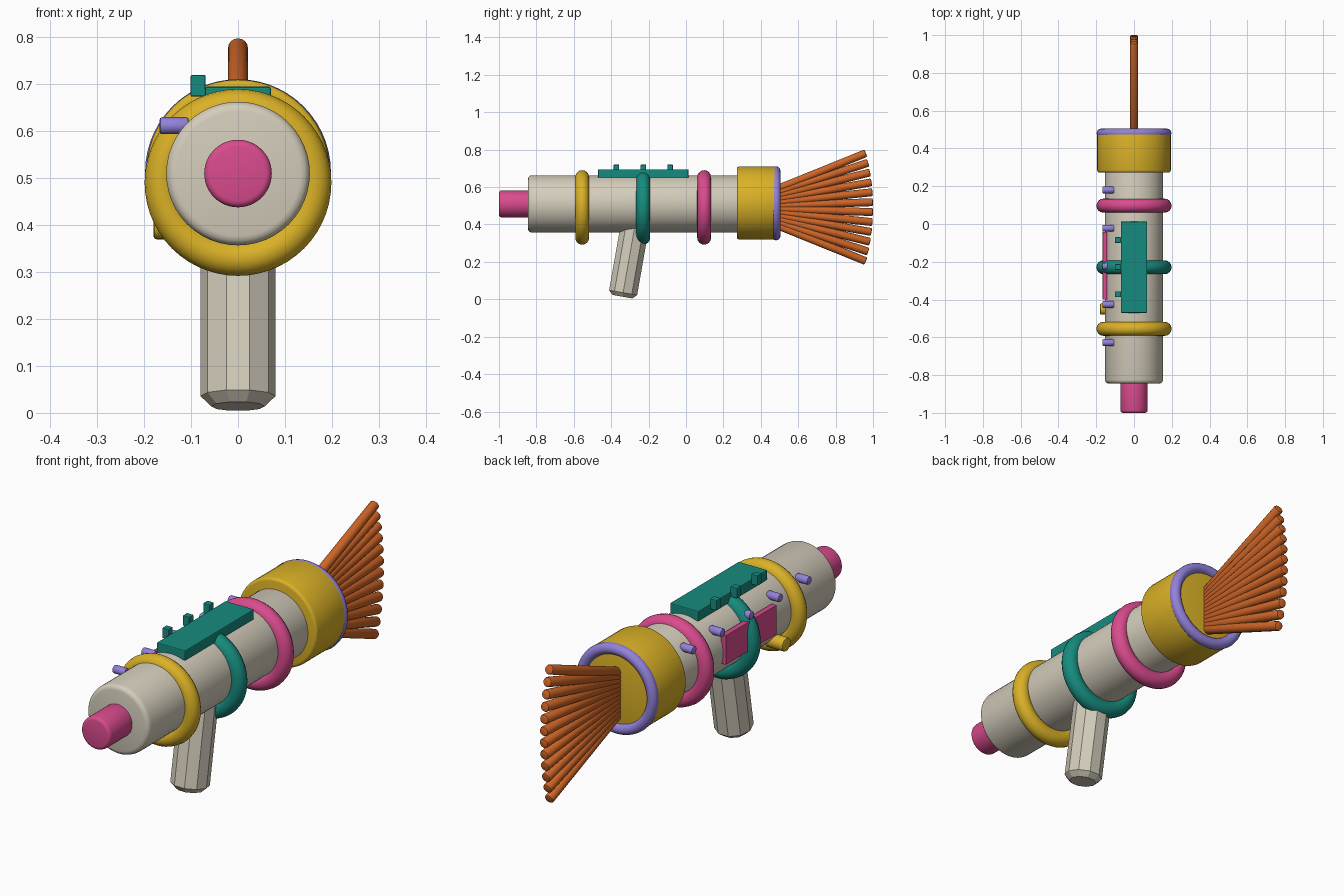
import bpy, math
from mathutils import Vector

if "Cube" in bpy.data.objects:
    bpy.data.objects.remove(bpy.data.objects["Cube"])


def material(name, rgb):
    m = bpy.data.materials.new(name)
    m.diffuse_color = (*rgb, 1)
    m.use_nodes = True
    m.node_tree.nodes["Principled BSDF"].inputs["Base Color"].default_value = m.diffuse_color
    return m


CREAM = material("cream", (0.66, 0.61, 0.50))
YELLOW = material("yellow", (0.70, 0.44, 0.02))
PINK = material("pink", (0.70, 0.07, 0.27))
TEAL = material("teal", (0.008, 0.26, 0.21))
PURPLE = material("purple", (0.29, 0.22, 0.70))
ORANGE = material("orange", (0.62, 0.13, 0.02))


def finish(name, mat, bevel=0.0, segments=3, smooth=True):
    ob = bpy.context.object
    ob.name = name
    ob.data.materials.append(mat)
    if bevel:
        mod = ob.modifiers.new("rounded edges", 'BEVEL')
        mod.width = bevel
        mod.segments = segments
        mod.limit_method = 'ANGLE'
        mod.angle_limit = math.radians(50)
        bpy.ops.object.modifier_apply(modifier=mod.name)
    if smooth:
        bpy.ops.object.shade_smooth_by_angle(angle=math.radians(35))
    return ob


def rod(name, mat, a, b, radius, sides=48, bevel=0.0, segments=3, smooth=True):
    """Cylinder running from point a to point b."""
    a, b = Vector(a), Vector(b)
    d = b - a
    bpy.ops.mesh.primitive_cylinder_add(
        vertices=sides, radius=radius, depth=d.length, location=(a + b) / 2,
        rotation=d.to_track_quat('Z', 'Y').to_euler())
    return finish(name, mat, bevel, segments, smooth)


def ring(name, mat, y, z, major, minor):
    bpy.ops.mesh.primitive_torus_add(
        major_segments=56, minor_segments=16, major_radius=major,
        minor_radius=minor, location=(0, y, z), rotation=(math.pi / 2, 0, 0))
    return finish(name, mat)


def box(name, mat, lo, hi, bevel=0.0):
    lo, hi = Vector(lo), Vector(hi)
    bpy.ops.mesh.primitive_cube_add(size=1, location=(lo + hi) / 2)
    bpy.context.object.scale = hi - lo
    bpy.ops.object.transform_apply(location=False, rotation=False, scale=True)
    return finish(name, mat, bevel, 2, False)


AXIS = 0.51

# Body tube, front nozzle and rear collar
rod("barrel", CREAM, (0, -0.845, AXIS), (0, 0.35, AXIS), 0.153, bevel=0.02)
rod("nozzle", PINK, (0, -1.0, AXIS), (0, -0.80, AXIS), 0.072, bevel=0.014)
rod("rear_collar", YELLOW, (0, 0.272, 0.515), (0, 0.487, 0.515), 0.195, bevel=0.013)
ring("rear_rim", PURPLE, 0.481, 0.513, 0.174, 0.024)

# Bands around the barrel
for name, mat, y in (("front_band", YELLOW, -0.555),
                     ("middle_band", TEAL, -0.229),
                     ("back_band", PINK, 0.097)):
    ring(name, mat, y, 0.491, 0.162, 0.037)

# Ten-sided grip leaning back toward the top
tilt = math.radians(10)
bpy.ops.mesh.primitive_cylinder_add(vertices=10, radius=0.08, depth=0.40)
grip = bpy.context.object
grip.rotation_euler = (0, 0, math.radians(18))
bpy.ops.object.transform_apply(location=False, rotation=True, scale=False)
lo_x = max(v.co.x for v in grip.data.vertices)
if lo_x < 0.0795:
    grip.rotation_euler = (0, 0, math.radians(72))
    bpy.ops.object.transform_apply(location=False, rotation=True, scale=False)
grip.rotation_euler = (-tilt, 0, 0)
grip.location = (0, -0.34 + 0.2 * math.sin(tilt), 0.014 + 0.2 * math.cos(tilt))
finish("grip", CREAM, 0.022, 1, False)

# Top plate with pegs along its left edge
box("top_plate", TEAL, (-0.07, -0.47, 0.65), (0.07, 0.013, 0.695), 0.004)
for i, y in enumerate((-0.372, -0.228, -0.085)):
    box(f"plate_peg_{i}", TEAL, (-0.101, y - 0.015, 0.674),
        (-0.069, y + 0.015, 0.72), 0.003)

# Left side panel, studs and dial
box("side_panel", PINK, (-0.166, -0.40, 0.462), (-0.142, -0.042, 0.592), 0.002)
for i in range(5):
    y = 0.18 - 0.202 * i
    rod(f"side_stud_{i}", PURPLE, (-0.167, y, 0.612), (-0.105, y, 0.612),
        0.018, 16, 0.005, 2)
rod("side_dial", YELLOW, (-0.18, -0.45, 0.40), (-0.09, -0.45, 0.40), 0.03, 24, 0.006, 2)

# Flat fan of rods spreading from the rear
COUNT = 12
for i in range(COUNT):
    t = 2 * i / (COUNT - 1) - 1
    ang = math.radians(22) * t
    start = Vector((0, 0.475, 0.4925 + 0.092 * t))
    end = start + 0.525 * Vector((0, math.cos(ang), math.sin(ang)))
    rod(f"fan_rod_{i}", ORANGE, start, end, 0.021, 16, 0.007, 2)
